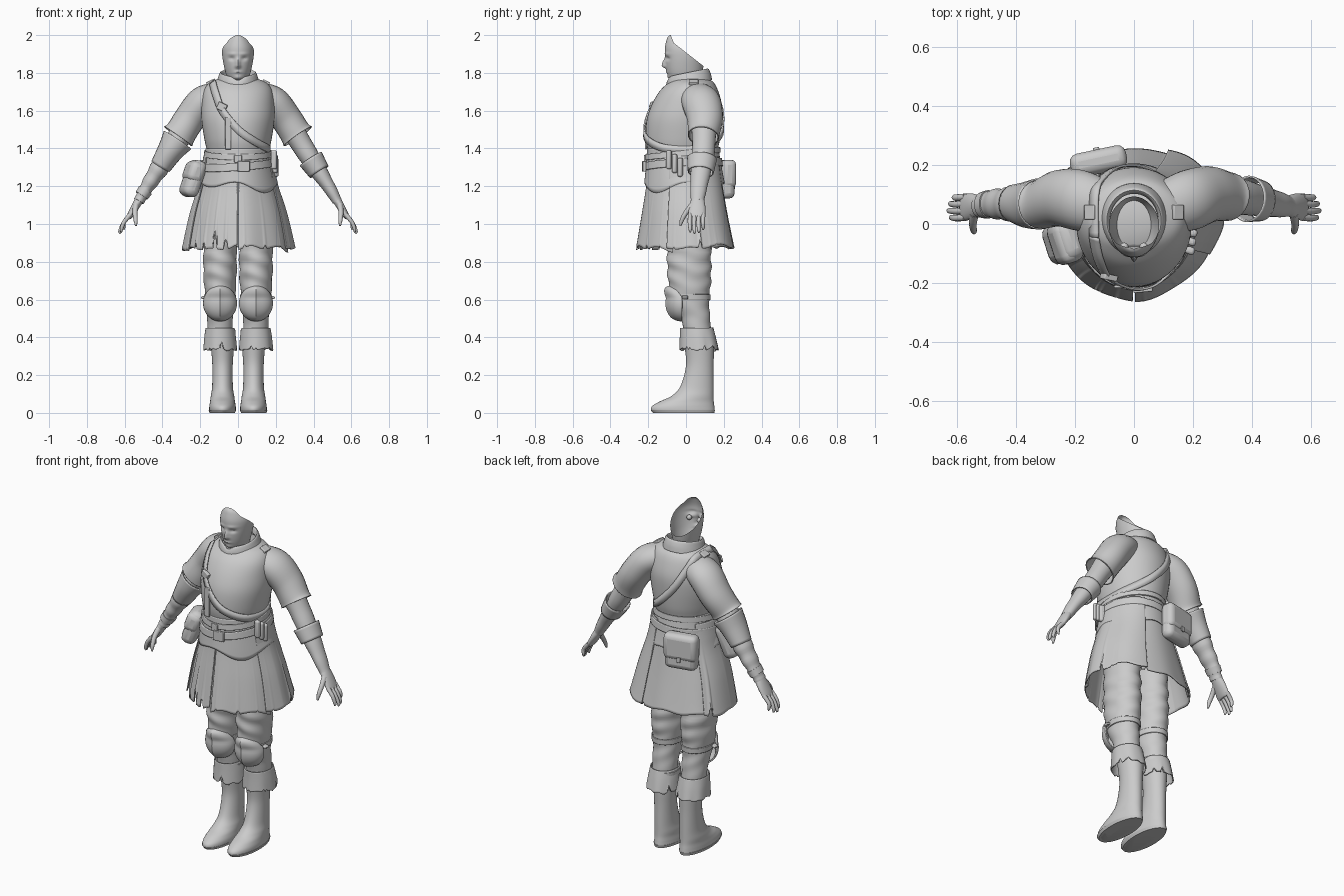
import bpy, bmesh, math, random
from mathutils import Vector, Matrix, noise

random.seed(4)
cube = bpy.data.objects.get("Cube")
if cube:
    bpy.data.objects.remove(cube, do_unlink=True)

grey = bpy.data.materials.new("plain_grey")
grey.use_nodes = True
TONE = (0.6, 0.6, 0.6, 1)
grey.diffuse_color = TONE
grey.node_tree.nodes["Principled BSDF"].inputs["Base Color"].default_value = TONE
parts = []


def finish(name, bm, thick=0, bevel=0):
    bmesh.ops.recalc_face_normals(bm, faces=bm.faces)
    mesh = bpy.data.meshes.new(name)
    bm.to_mesh(mesh)
    bm.free()
    mesh.materials.append(grey)
    obj = bpy.data.objects.new(name, mesh)
    bpy.context.collection.objects.link(obj)
    if thick:
        mod = obj.modifiers.new("thickness", 'SOLIDIFY')
        mod.thickness, mod.offset = thick, 0
    if bevel:
        mod = obj.modifiers.new("rounding", 'BEVEL')
        mod.width, mod.segments = bevel, 3
    parts.append(obj)


def spline(rows, k):
    """Smooth resampling of tuples, k steps per span."""
    rows = [Vector(r) for r in rows]
    out = []
    for i in range(len(rows) - 1):
        a, b, c, d = (rows[min(max(j, 0), len(rows) - 1)] for j in range(i - 1, i + 3))
        for s in range(k):
            t = s / k
            out.append(b + (c - a) * (t / 2) + (a * 2 - b * 5 + c * 4 - d) * (t * t / 2)
                       + (b * 3 - a - c * 3 + d) * (t ** 3 / 2))
    return out + [rows[-1]]


def skin(name, grid, wrap=True, caps=True, thick=0, trim=None):
    bm = bmesh.new()
    rows = [[bm.verts.new(p) for p in row] for row in grid]
    n = len(rows[0])
    for lo, hi in zip(rows, rows[1:]):
        for i in range(n if wrap else n - 1):
            j = (i + 1) % n
            bm.faces.new((lo[i], lo[j], hi[j], hi[i]))
    if caps:
        bm.faces.new(rows[0])
        bm.faces.new(rows[-1])
    if trim:
        trim(bm)
    finish(name, bm, thick)


def angles(n, arc):
    if arc:
        return [math.radians(arc[0] + (arc[1] - arc[0]) * i / n) for i in range(n + 1)]
    return [math.tau * i / n for i in range(n)]


def loft(name, rows, cx=0, arc=None, caps=False, thick=0, warp=None, n=48, k=6, trim=None):
    """Level rings given as (height, half width, front, back)."""
    rows = spline(rows, k)
    grid = []
    for r, (z, rx, f, b) in enumerate(rows):
        line = []
        for a in angles(n, arc):
            p = Vector((cx + rx * math.cos(a), (f + b) / 2 + (b - f) / 2 * math.sin(a), z))
            if warp:
                warp(p, a, r / (len(rows) - 1))
            line.append(p)
        grid.append(line)
    skin(name, grid, not arc, caps, thick, trim)


def tube(name, rows, side=1, caps=True, thick=0, n=24, k=5, warp=None):
    """Rings across a path given as (x, y, z, radius, depth)."""
    rows = spline(rows, k)
    pts = [Vector((r[0] * side, r[1], r[2])) for r in rows]
    grid = []
    for i, (p, r) in enumerate(zip(pts, rows)):
        t = (pts[min(i + 1, len(pts) - 1)] - pts[max(i - 1, 0)]).normalized()
        u = Vector((0, 1, 0)).cross(t).normalized()
        v = t.cross(u)
        f = warp(i / (len(pts) - 1)) if warp else 1
        grid.append([p + f * (u * r[3] * math.cos(a) + v * r[4] * math.sin(a)) for a in angles(n, None)])
    skin(name, grid, True, caps, thick)


def box(name, loc, size, turn=0, bevel=0.004, tilt=0):
    bm = bmesh.new()
    m = (Matrix.Translation(loc) @ Matrix.Rotation(math.radians(turn), 4, 'Z')
         @ Matrix.Rotation(math.radians(tilt), 4, 'Y') @ Matrix.Diagonal((*size, 1)))
    bmesh.ops.create_cube(bm, size=1, matrix=m)
    finish(name, bm, 0, bevel)


def ball(name, loc, size, trim=None):
    bm = bmesh.new()
    m = Matrix.Translation(loc) @ Matrix.Diagonal((*size, 1))
    bmesh.ops.create_uvsphere(bm, u_segments=48, v_segments=24, radius=1, matrix=m)
    if trim:
        trim(bm)
    finish(name, bm, 0.008 if trim else 0)


def ragged(amount, pleat=0, taper=0):
    """Worn hem with torn notches and soft pleats; taper narrows the front and squares the back."""
    seed = random.uniform(0, 50)

    def warp(p, a, t):
        wave = noise.noise(Vector((a * 2, seed, 0)))
        tear = max(0, noise.noise(Vector((a * 8, seed, 3))) - 0.25)
        p.z += amount * t ** 4 * (wave * .5 + tear * 2.5)
        p.xy *= 1 + pleat * t * math.sin(a * 7 + seed)
        p.x *= 1 - taper * t * max(0, -math.sin(a))
        if math.sin(a) > 0:
            p.xy *= 1 + taper * t * .35 * math.sin(2 * a) ** 2
    return warp


# Head: open-backed mask with modelled features
FEATURES = [(0, 1.85, .011, .022, .018), (0, 1.835, .015, .009, .01), (0, 1.804, .02, .006, .006),
            (0, 1.775, .02, .012, .006), (.033, 1.876, .016, .01, -.01), (.032, 1.9, .025, .008, .004)]


def face_shape(p, a, t):
    if math.sin(a) < -0.2:
        p.y -= sum(h * math.exp(-((abs(p.x) - x) / w) ** 2 - ((p.z - z) / d) ** 2)
                   for x, z, w, d, h in FEATURES)


def open_back(bm):
    cuts = [(Vector((0, -.065, 1.96)), Vector((0, 2.5, 1))), (Vector((0, -.06, 1.955)), Vector((0, .78, 1)))]
    for co, no in cuts:
        bmesh.ops.bisect_plane(bm, geom=bm.verts[:] + bm.edges[:] + bm.faces[:], plane_co=co, plane_no=no)
    gone = [f for f in bm.faces if all((f.calc_center_median() - co).dot(no) > 0 for co, no in cuts)]
    bmesh.ops.delete(bm, geom=gone, context='FACES')


loft("head", [(1.7, .06, -.045, .085), (1.755, .056, -.07, .08), (1.775, .059, -.09, .08),
              (1.82, .071, -.104, .09), (1.88, .082, -.11, .1), (1.93, .084, -.112, .11),
              (1.97, .069, -.104, .1), (1.99, .043, -.096, .04), (2, .008, -.084, -.07)],
     warp=face_shape, n=80, k=10, trim=open_back)

# Torso and collar
TORSO = [(1.05, .15, -.12, .13), (1.3, .163, -.18, .16), (1.38, .164, -.2, .165), (1.45, .178, -.213, .18),
         (1.55, .193, -.208, .19), (1.63, .193, -.182, .19), (1.7, .183, -.142, .172),
         (1.745, .155, -.098, .15), (1.77, .1, -.07, .12)]
loft("breastplate", TORSO, caps=True)


def open_throat(p, a, t):
    p.z += 0.2 * p.y - t * .03 * math.exp(-(p.x / .03) ** 2) * (p.y < 0)


loft("collar", [(1.735, .112, -.1, .135), (1.77, .103, -.102, .128), (1.797, .092, -.092, .115),
                (1.77, .084, -.08, .105)], thick=.006, warp=open_throat)

# Shoulder strap running round the chest
dense = spline(TORSO, 12)


def on_torso(x, z, side):
    _, rx, f, b = min(dense, key=lambda r: abs(r[0] - z))
    cy, ry = (f + b) / 2, (b - f) / 2
    y = cy + side * ry * math.sqrt(max(.02, 1 - (x / rx) ** 2))
    n = Vector((x / rx ** 2, (y - cy) / ry ** 2, 0)).normalized()
    n.z = max(0, (z - 1.62) * 6)
    return Vector((x, y, z)) + n.normalized() * .008, n.normalized()


front = [(-.13, 1.745), (-.115, 1.69), (-.08, 1.6), (0, 1.5), (.08, 1.44), (.15, 1.4)]
back = [(.15, 1.4), (.05, 1.47), (-.05, 1.58), (-.11, 1.69), (-.13, 1.745)]
marks = [on_torso(x, z, -1) for x, z in front] + [on_torso(x, z, 1) for x, z in back]
marks.append(marks[0])
line, norms = spline([m[0] for m in marks], 6), spline([m[1] for m in marks], 6)
ribbon = []
for i, (p, n) in enumerate(zip(line, norms)):
    w = (line[min(i + 1, len(line) - 1)] - line[max(i - 1, 0)]).cross(n).normalized() * .02
    ribbon.append([p - w, p + w])
skin("shoulder_strap", ribbon, wrap=False, caps=False, thick=.008)
box("strap_buckle", (-.085, -.18, 1.62), (.05, .02, .04), -12, tilt=25)
box("strap_end", (-.052, -.212, 1.48), (.032, .01, .17))

# Skirt panels, tasset layer and belts
SKIRT = [(1.36, .17, -.2, .172), (1.28, .183, -.203, .18), (1.2, .2, -.207, .19),
         (1.05, .247, -.23, .215), (.87, .288, -.258, .25)]
for label, arc, grow in (("front_left", (-89, -15), 0), ("front_right", (195, 269), 0),
                         ("side_left", (-22, 68), .01), ("side_right", (140, 202), .01), ("back", (62, 146), 0)):
    loft("skirt_" + label, [(z, x + grow, f - grow, b + grow) for z, x, f, b in SKIRT],
         arc=arc, thick=.006, warp=ragged(.07, .012, .18), n=70, k=8)


def scallop(p, a, t):
    p.z += t ** 3 * (.02 * math.cos(a * 4) + .015 * math.sin(a * 2))
    p.x *= 1 - .06 * t * max(0, -math.sin(a))


loft("tasset_layer", [(1.4, .168, -.204, .17), (1.33, .178, -.207, .18), (1.2, .208, -.218, .202)],
     thick=.006, warp=scallop, n=72)


def sway(p, a, t):
    p.z += .07 * p.x + .06 * p.y


def lift(p, a, t):
    p.z += .1 * p.y


loft("upper_belt", [(1.39, .174, -.211, .177), (1.36, .178, -.213, .18)], thick=.008, warp=lift)
loft("lower_belt", [(1.335, .185, -.215, .186), (1.295, .19, -.218, .19)], thick=.01, warp=sway)
box("belt_buckle", (.03, -.222, 1.305), (.065, .018, .055), 5)
box("belt_buckle_upper", (0, -.216, 1.345), (.04, .014, .04))

# Bags and belt items
box("back_bag", (-.118, .208, 1.235), (.185, .075, .2), 12, .03)
box("back_bag_flap", (-.12, .213, 1.265), (.193, .079, .15), 12, .028)
box("back_bag_clasp", (-.128, .254, 1.2), (.022, .01, .03), 12)
box("hip_pouch", (-.238, -.06, 1.24), (.085, .14, .2), 18, .035, 20)
box("hip_pouch_flap", (-.233, -.062, 1.275), (.085, .146, .11), 18, .03, 20)
for i in range(3):
    box("hip_case_" + "abc"[i], (.19 + i * .004, -.09 + i * .03, 1.34 - i * .02), (.032, .026, .1), -20, .01)

# Arms and hands; the right elbow sits a little further forward
for side, tag, e in ((1, "left_", 0), (-1, "right_", -.025)):
    tube(tag + "sleeve", [(.11, .055, 1.68, .068, .088), (.185, .08, 1.645, .082, .1),
                          (.25, .1 + e / 2, 1.565, .08, .093), (.3, .095 + e, 1.488, .08, .082),
                          (.317, .092 + e, 1.463, .088, .08)], side, caps=False, thick=.006)
    wraps = (lambda t: 1.06 + .05 * math.sin(t * 40)) if side < 0 else (lambda t: 1 + .015 * math.sin(t * 25))
    tube(tag + "forearm", [(.27, .095 + e, 1.53, .062, .066), (.35, .093 + e, 1.4, .055, .061),
                           (.42, .08 + e / 2, 1.29, .046, .054), (.485, .067, 1.19, .034, .044),
                           (.525, .06, 1.12, .026, .035)], side, k=8, warp=wraps)
    if side > 0:
        tube(tag + "cuff", [(.385, .085, 1.345, .066, .076), (.43, .078, 1.275, .055, .066)], side, False, .006)
    else:
        tube(tag + "elbow_guard", [(.32, .093 + e, 1.445, .084, .084), (.36, .09 + e, 1.385, .066, .076),
                                   (.41, .083 + e / 2, 1.305, .053, .06)], side, False, .006)
        tube(tag + "wrist_band", [(.49, .067, 1.18, .04, .048), (.51, .064, 1.15, .037, .045)], side)
    tube(tag + "palm", [(.515, .062, 1.14, .024, .032), (.545, .06, 1.09, .021, .043),
                        (.575, .056, 1.04, .015, .045), (.58, .056, 1.03, .008, .04)], side)
    for i, label in enumerate(("index", "middle", "ring", "little")):
        y, s = .022 + i * .023, (0, .008, .003, -.012)[i]
        tube(tag + label + "_finger", [(.57, y, 1.05, .012, .012), (.603, y - .002, 1.01, .011, .011),
                                       (.617 + s, y, .972 - s, .009, .009), (.614 + s, y, .957 - s, .004, .004)],
             side, n=12)
    tube(tag + "thumb", [(.54, .035, 1.1, .016, .018), (.545, 0, 1.06, .013, .013),
                         (.542, -.022, 1.02, .011, .011), (.54, -.03, .99, .005, .005)], side, n=12)
    box(tag + "shoulder_buckle", (.148 * side, .04, 1.75), (.04, .05, .018), tilt=28 * side)


# Legs, boots and knee guards
def folds(p, a, t):
    p.y += .006 * math.sin(p.z * 75 + 2 * math.cos(a)) * (1 - t)
    p.x += .004 * math.sin(p.z * 60 + 3 * math.sin(a)) * (1 - t)


for side, tag in ((1, "left_"), (-1, "right_")):
    x = .095 * side

    def shield(bm):
        """Front half of a dome with a centre ridge and flared upper lip."""
        bmesh.ops.bisect_plane(bm, geom=bm.verts[:] + bm.edges[:] + bm.faces[:], plane_co=(0, -.02, 0),
                               plane_no=(0, 1, 0), clear_outer=True)
        for v in bm.verts:
            ridge = math.exp(-abs(v.co.x - x) / .02) * min(1, (-.02 - v.co.y) / .04)
            v.co.y -= .012 * ridge + .8 * max(0, v.co.z - .61)

    loft(tag + "trouser", [(1.15, .075, -.1, .12), (.85, .088, -.1, .132), (.7, .086, -.095, .132),
                           (.6, .077, -.075, .122), (.5, .068, -.025, .128), (.4, .066, -.01, .135)],
         x, warp=folds, k=10)
    loft(tag + "boot", [(0, .064, -.165, .145), (.012, .07, -.185, .152), (.035, .07, -.18, .15),
                        (.06, .066, -.14, .147), (.09, .062, -.076, .146), (.14, .055, -.03, .146),
                        (.25, .054, 0, .146), (.36, .062, -.008, .148), (.44, .07, -.015, .14)],
         .082 * side, caps=True, k=8)
    loft(tag + "boot_sole", [(0, .067, -.175, .15), (.016, .073, -.188, .154)], .083 * side, caps=True)
    loft(tag + "boot_cuff", [(.45, .074, -.03, .142), (.4, .081, -.03, .155), (.335, .087, -.032, .17)],
         x, thick=.006, warp=ragged(.05, .01), n=64)
    ball(tag + "knee_guard", (x, -.02, .58), (.086, .073, .092), shield)
    loft(tag + "knee_strap", [(.628, .081, -.07, .127), (.598, .079, -.066, .126)], x, thick=.006)
    box(tag + "strap_tab", (.183 * side, -.005, .612), (.025, .03, .014), tilt=20 * side)
    ball(tag + "eye", (.033 * side, -.077, 1.874), (.014, .014, .014))

# Smooth shading with sharp creases kept
bpy.ops.object.select_all(action='DESELECT')
for obj in parts:
    obj.select_set(True)
bpy.context.view_layer.objects.active = parts[0]
bpy.ops.object.shade_smooth_by_angle(angle=math.radians(40))
